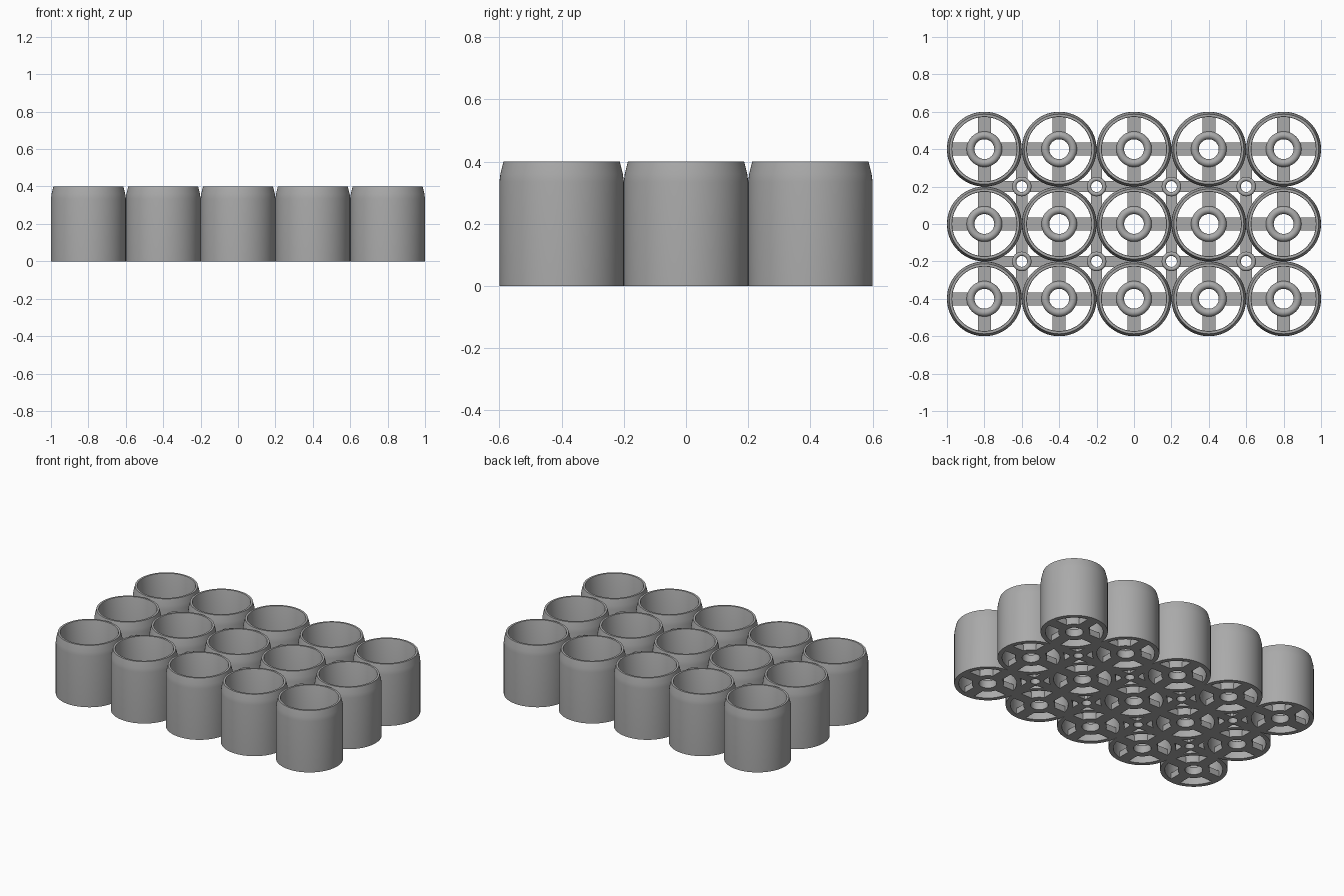
import bpy, bmesh, math
from mathutils import Matrix

cube = bpy.data.objects.get("Cube")
if cube:
    bpy.data.objects.remove(cube, do_unlink=True)

grey = bpy.data.materials.new("plain grey")
grey.use_nodes = True
grey.diffuse_color = (0.4, 0.4, 0.4, 1)
grey.node_tree.nodes["Principled BSDF"].inputs["Base Color"].default_value = grey.diffuse_color

PITCH, COLS, ROWS = 0.4, 5, 3
FLOOR = 0.04


def finish(name, bm):
    bmesh.ops.recalc_face_normals(bm, faces=bm.faces)
    mesh = bpy.data.meshes.new(name)
    bm.to_mesh(mesh)
    bm.free()
    mesh.materials.append(grey)
    obj = bpy.data.objects.new(name, mesh)
    bpy.context.collection.objects.link(obj)
    bpy.ops.object.select_all(action="DESELECT")
    bpy.context.view_layer.objects.active = obj
    obj.select_set(True)
    bpy.ops.object.shade_smooth_by_angle(angle=math.radians(32))
    return obj


def lathe(bm, profile, sides):
    """Revolve a closed (radius, height) loop about the z axis."""
    rings = [[bm.verts.new((r * math.cos(2 * math.pi * i / sides),
                            r * math.sin(2 * math.pi * i / sides), z))
              for i in range(sides)] for r, z in profile]
    for a, b in zip(rings, rings[1:] + rings[:1]):
        for i in range(sides):
            j = (i + 1) % sides
            bm.faces.new((a[i], a[j], b[j], b[i]))


def rounded_tube(inner, outer, height, steps=8):
    """Tube section whose top edge is a half circle."""
    mid, half = (inner + outer) / 2, (outer - inner) / 2
    arc = [(mid + half * math.cos(math.pi * k / steps),
            height - half + half * math.sin(math.pi * k / steps))
           for k in range(steps + 1)]
    return [(inner, 0), (outer, 0)] + arc


def cross_bars(bm, start, end, width, height):
    """Four flat bars radiating along the axes."""
    for k in range(4):
        m = (Matrix.Rotation(k * math.pi / 2, 4, "Z")
             @ Matrix.Translation(((start + end) / 2, 0, height / 2))
             @ Matrix.Diagonal((end - start, width, height, 1)))
        bmesh.ops.create_cube(bm, size=1, matrix=m)


def repeat(obj, cols, rows):
    """Place linked copies on a centred grid."""
    base = obj.name
    for c in range(cols):
        for r in range(rows):
            part = obj if c == r == 0 else obj.copy()
            if part is not obj:
                bpy.context.collection.objects.link(part)
            part.name = f"{base}_{c + 1}_{r + 1}"
            part.location = ((c - (cols - 1) / 2) * PITCH,
                             (r - (rows - 1) / 2) * PITCH, 0)


# Open sleeves with a tapered rim
bm = bmesh.new()
lathe(bm, [(0.172, 0), (0.2, 0), (0.2, 0.335), (0.197, 0.36),
           (0.187, 0.4), (0.174, 0.4), (0.172, 0.395)], 96)
repeat(finish("sleeve", bm), COLS, ROWS)

# Rounded hub ring at the foot of each sleeve
bm = bmesh.new()
lathe(bm, rounded_tube(0.053, 0.095, 0.06), 48)
repeat(finish("hub", bm), COLS, ROWS)

# Spokes joining hub and sleeve
bm = bmesh.new()
cross_bars(bm, 0.075, 0.18, 0.07, FLOOR)
repeat(finish("spokes", bm), COLS, ROWS)

# Slim connector tubes in the gaps between sleeves
bm = bmesh.new()
lathe(bm, rounded_tube(0.029, 0.052, 0.34), 40)
repeat(finish("connector_tube", bm), COLS - 1, ROWS - 1)

# Webs from each connector tube to the sleeve contacts
bm = bmesh.new()
cross_bars(bm, 0.04, 0.2, 0.06, FLOOR)
repeat(finish("connector_webs", bm), COLS - 1, ROWS - 1)
